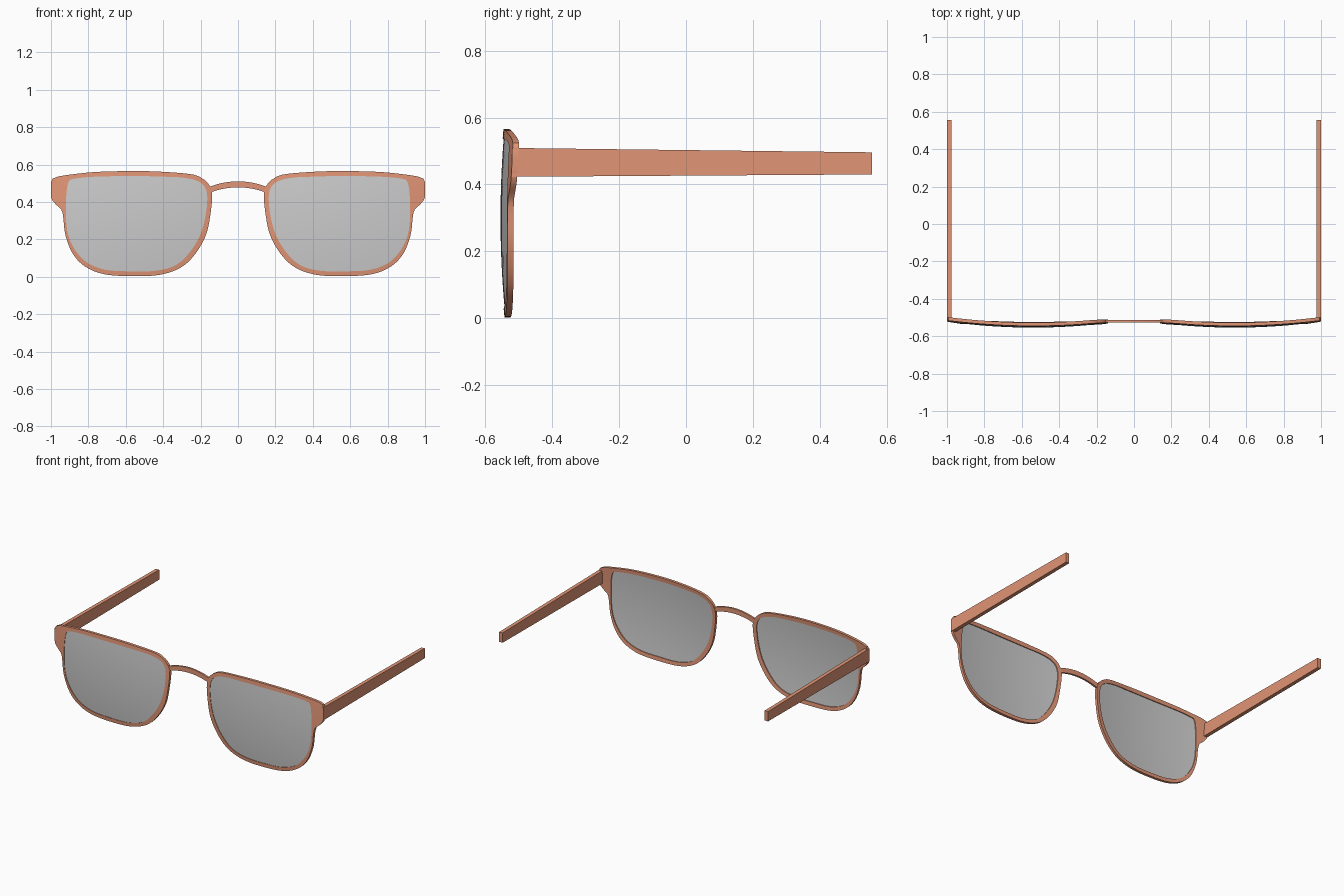
import bpy, bmesh, math

if "Cube" in bpy.data.objects:
    bpy.data.objects.remove(bpy.data.objects["Cube"])

CX, CZ, N = 0.54, 0.29, 144          # lens centre and outline resolution

frame_mat = bpy.data.materials.new("frame_coral")
frame_mat.diffuse_color = (0.75, 0.30, 0.18, 1)
frame_mat.use_nodes = True
frame_mat.node_tree.nodes["Principled BSDF"].inputs["Base Color"].default_value = frame_mat.diffuse_color

OUTER = [(1.0, .51), (1.0, .47), (1.0, .425), (.982, .393), (.95, .368), (.936, .33), (.922, .22),
         (.88, .118), (.81, .05), (.706, .012), (.545, .003), (.41, .012), (.305, .05),
         (.23, .12), (.17, .227), (.144, .36), (.139, .45), (.158, .497), (.198, .53),
         (.25, .548), (.385, .56), (.545, .565), (.76, .56), (.92, .543), (.98, .53)]
INNER = [(.92, .388), (.914, .254), (.88, .158), (.81, .078), (.706, .037), (.57, .029),
         (.44, .032), (.335, .061), (.262, .126), (.203, .222), (.172, .334), (.166, .446),
         (.198, .502), (.278, .528), (.4, .535), (.545, .538), (.76, .535), (.885, .522), (.91, .495)]


def radial(points):
    """Smooth a closed outline and resample it at N even angles about the lens centre."""
    n, dense = len(points), []
    for i in range(n):
        p = [points[(i + k) % n] for k in (-1, 0, 1, 2)]
        for s in range(12):
            t = s / 12
            q = [0.5 * (2 * p[1][c] + (p[2][c] - p[0][c]) * t
                        + (2 * p[0][c] - 5 * p[1][c] + 4 * p[2][c] - p[3][c]) * t * t
                        + (3 * p[1][c] - p[0][c] - 3 * p[2][c] + p[3][c]) * t ** 3) for c in (0, 1)]
            dx, dz = min(q[0], 1.0) - CX, q[1] - CZ
            dense.append((math.atan2(dz, dx) % math.tau, math.hypot(dx, dz)))
    dense.sort()
    a0, a1 = dense[0], dense[-1]
    dense = [(a1[0] - math.tau, a1[1])] + dense + [(a0[0] + math.tau, a0[1])]
    out, j = [], 0
    for i in range(N):
        a = math.tau * i / N
        while dense[j + 1][0] < a:
            j += 1
        (b0, r0), (b1, r1) = dense[j], dense[j + 1]
        r = r0 + (r1 - r0) * (a - b0) / max(b1 - b0, 1e-9)
        out.append((CX + r * math.cos(a), CZ + r * math.sin(a)))
    return out


def bulge(x, z):
    """Front surface of the gently domed lens and rim."""
    return -0.557 + 0.155 * (x - CX) ** 2 + 0.17 * (z - 0.3) ** 2


def finish(name, bm, mat=None, mirror=True):
    bmesh.ops.recalc_face_normals(bm, faces=bm.faces)
    me = bpy.data.meshes.new(name)
    bm.to_mesh(me)
    bm.free()
    ob = bpy.data.objects.new(name, me)
    bpy.context.collection.objects.link(ob)
    if mat:
        me.materials.append(mat)
    if mirror:
        ob.modifiers.new("mirror", 'MIRROR').use_mirror_merge = False
    bpy.ops.object.select_all(action='DESELECT')
    ob.select_set(True)
    bpy.context.view_layer.objects.active = ob
    bpy.ops.object.shade_smooth_by_angle(angle=math.radians(35))
    return ob


def ring(bm, outline, scale, dy):
    verts = []
    for x, z in outline:
        x, z = CX + (x - CX) * scale, CZ + (z - CZ) * scale
        verts.append(bm.verts.new((x, bulge(x, z) + dy, z)))
    return verts


def bridge_rings(bm, a, b):
    n = len(a)
    for i in range(n):
        k = (i + 1) % n
        bm.faces.new((a[i], a[k], b[k], b[i]))


outer, inner = radial(OUTER), radial(INNER)

# Rims with the hinge lugs
bm = bmesh.new()
loops = [ring(bm, outer, 1, 0), ring(bm, inner, 1, 0), ring(bm, inner, 1, .018), ring(bm, outer, 1, .018)]
for i in range(4):
    bridge_rings(bm, loops[i], loops[(i + 1) % 4])
finish("rim", bm, frame_mat)

# Domed lenses, front and back skins
bm = bmesh.new()
edges = []
for dy in (0.003, 0.012):
    loops = [ring(bm, inner, k / 8, dy) for k in range(8, 0, -1)]
    for a, b in zip(loops, loops[1:]):
        bridge_rings(bm, a, b)
    c = bm.verts.new((CX, bulge(CX, CZ) + dy, CZ))
    for i in range(N):
        bm.faces.new((loops[-1][i], loops[-1][(i + 1) % N], c))
    edges.append(loops[0])
bridge_rings(bm, *edges)
finish("lens", bm)

# Arched nose bridge
bm = bmesh.new()
sections = []
for i in range(17):
    x = -0.152 + 0.304 * i / 16
    top = 0.51 - 0.028 * (abs(x) / 0.15) ** 2
    sections.append([bm.verts.new((x, y, z)) for y, z in
                     ((-.526, top), (-.513, top), (-.513, top - .032), (-.526, top - .032))])
for a, b in zip(sections, sections[1:]):
    bridge_rings(bm, a, b)
bm.faces.new(sections[0])
bm.faces.new(sections[-1])
finish("nose_bridge", bm, frame_mat, mirror=False)

# Straight tapering temples
bm = bmesh.new()
ends = []
for y, lo, hi in ((-.519, .423, .509), (.556, .430, .496)):
    ends.append([bm.verts.new((x, y, z)) for x, z in ((.975, lo), (1, lo), (1, hi), (.975, hi))])
    bm.faces.new(ends[-1])
bridge_rings(bm, *ends)
finish("temple", bm, frame_mat)
